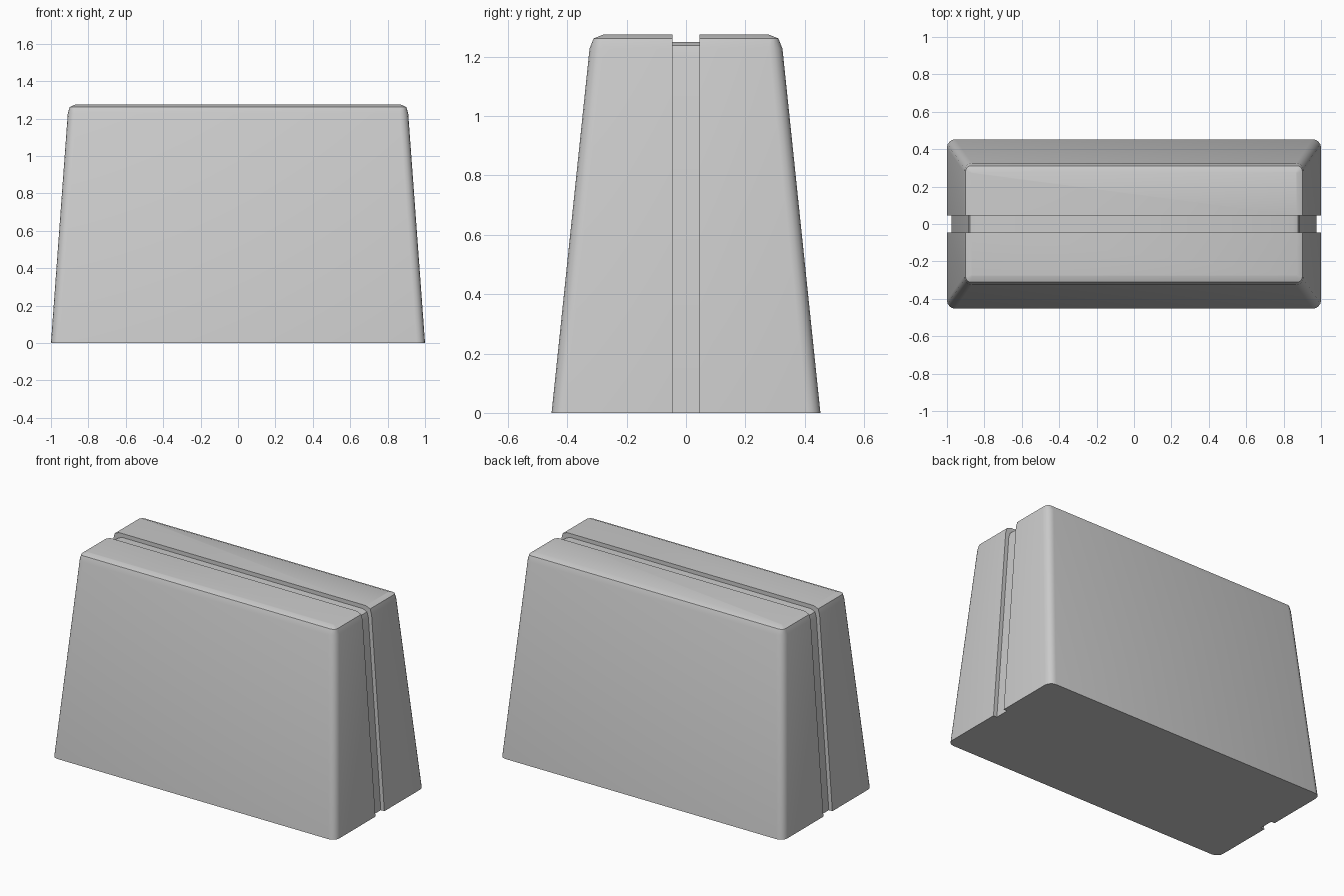
import bpy, bmesh, math
from mathutils import Vector

if "Cube" in bpy.data.objects:
    bpy.data.objects.remove(bpy.data.objects["Cube"])

HEIGHT = 1.275
GROOVE_HALF = 0.045
GROOVE_DEPTH = 0.025
CORNER_STEPS = 4

grey = bpy.data.materials.new("plain grey")
grey.use_nodes = True
grey.diffuse_color = (0.6, 0.6, 0.6, 1)
grey.node_tree.nodes["Principled BSDF"].inputs["Base Color"].default_value = grey.diffuse_color


def rounded_ring(bm, half_x, half_y, radius, z):
    """Ring of vertices around a rectangle with rounded corners."""
    ring = []
    for corner, (sx, sy) in enumerate([(1, 1), (-1, 1), (-1, -1), (1, -1)]):
        for step in range(CORNER_STEPS + 1):
            a = math.pi / 2 * (corner + step / CORNER_STEPS)
            x = sx * (half_x - radius) + radius * math.cos(a)
            y = sy * (half_y - radius) + radius * math.sin(a)
            ring.append(bm.verts.new((x, y, z)))
    return ring


# Tapered walls and rounded top rim, lofted from rings
bm = bmesh.new()
rings = [rounded_ring(bm, *level) for level in (
    (1.0, 0.453, 0.045, 0),
    (0.91, 0.325, 0.045, 1.228),
    (0.9, 0.311, 0.028, 1.262),
    (0.87, 0.278, 0.006, HEIGHT),
)]
for low, high in zip(rings, rings[1:]):
    for i in range(len(low)):
        j = (i + 1) % len(low)
        bm.faces.new((low[i], low[j], high[j], high[i]))
bm.faces.new(rings[-1])

# Shallow groove over the top and down both ends
for side in (-1, 1):
    bmesh.ops.bisect_plane(bm, geom=bm.verts[:] + bm.edges[:] + bm.faces[:],
                           plane_co=Vector((0, side * GROOVE_HALF, 0)),
                           plane_no=Vector((0, 1, 0)))
strip = [f for f in bm.faces if abs(f.calc_center_median().y) < GROOVE_HALF * 0.9]
grown = bmesh.ops.extrude_face_region(bm, geom=strip)
for v in grown["geom"]:
    if isinstance(v, bmesh.types.BMVert):
        v.co.x *= 1 - GROOVE_DEPTH
        v.co.z *= 1 - GROOVE_DEPTH / HEIGHT
covers = [f for f in strip if f.is_valid]
bmesh.ops.delete(bm, geom=covers, context='FACES')

# Flat underside following the notched outline
floor = [f for f in bm.faces if all(v.co.z < 0.0001 for v in f.verts)]
bmesh.ops.delete(bm, geom=floor, context='FACES')
bmesh.ops.holes_fill(bm, edges=[e for e in bm.edges if e.is_boundary], sides=0)
bmesh.ops.recalc_face_normals(bm, faces=bm.faces[:])

# Finished block, smooth around the rounded edges
mesh = bpy.data.meshes.new("tapered_block")
bm.to_mesh(mesh)
bm.free()
mesh.materials.append(grey)
mesh.shade_smooth()
mesh.set_sharp_from_angle(angle=math.radians(30))
block = bpy.data.objects.new("tapered_block", mesh)
bpy.context.scene.collection.objects.link(block)
